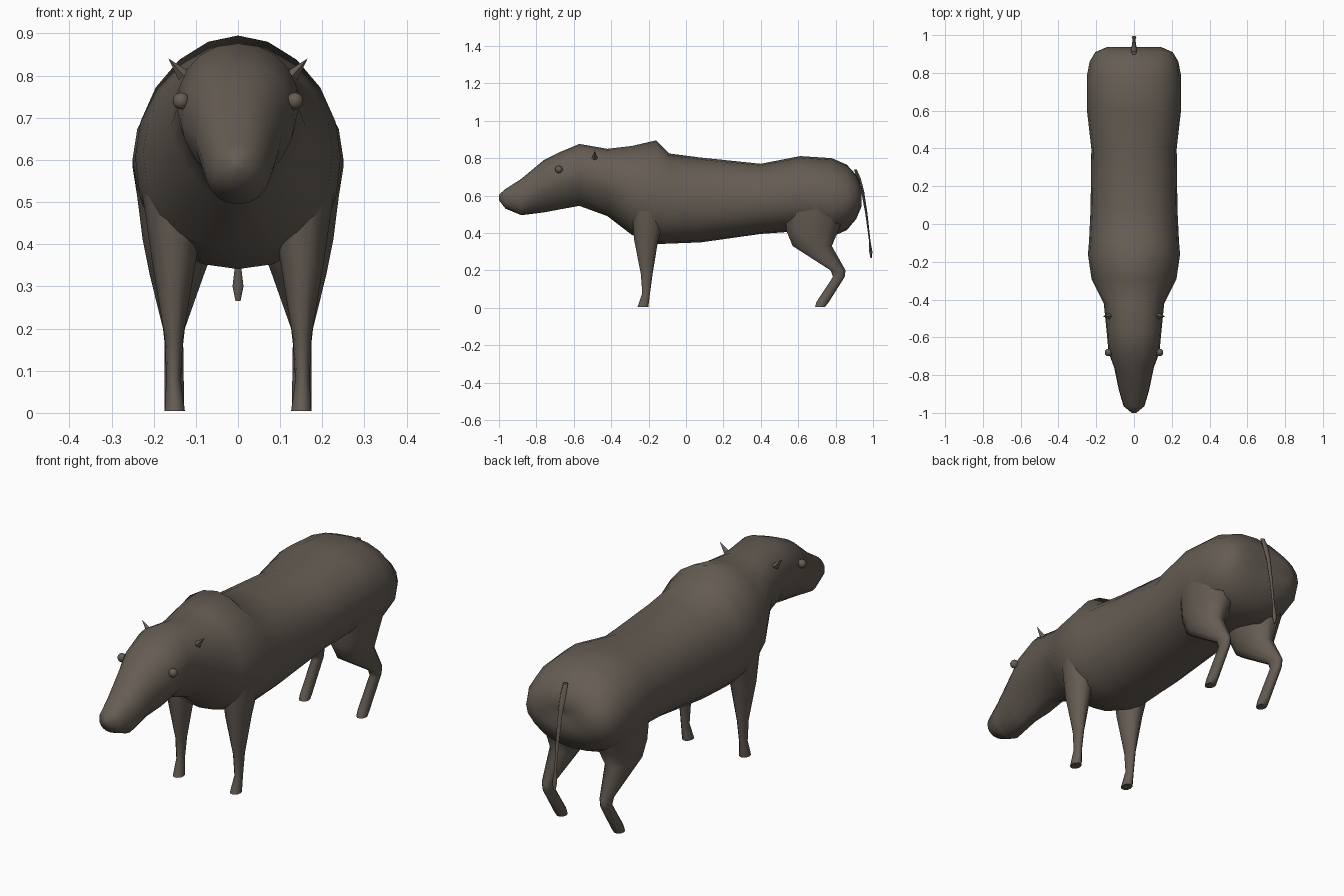
import bpy, bmesh, math
from mathutils import Vector

if "Cube" in bpy.data.objects:
    bpy.data.objects.remove(bpy.data.objects["Cube"])

hide = bpy.data.materials.new("brown_hide")
hide.diffuse_color = (0.13, 0.108, 0.088, 1)
hide.use_nodes = True
hide.node_tree.nodes["Principled BSDF"].inputs["Base Color"].default_value = hide.diffuse_color


def finish(bm, name, angle=60):
    bmesh.ops.recalc_face_normals(bm, faces=bm.faces)
    me = bpy.data.meshes.new(name)
    bm.to_mesh(me)
    bm.free()
    ob = bpy.data.objects.new(name, me)
    bpy.context.collection.objects.link(ob)
    me.materials.append(hide)
    bpy.ops.object.select_all(action='DESELECT')
    ob.select_set(True)
    bpy.context.view_layer.objects.active = ob
    bpy.ops.object.shade_smooth_by_angle(angle=math.radians(angle))
    return ob


def loft(name, rings):
    """Skin a list of point rings and close both ends."""
    bm = bmesh.new()
    vs = [[bm.verts.new(p) for p in r] for r in rings]
    n = len(vs[0])
    for a, b in zip(vs, vs[1:]):
        for i in range(n):
            j = (i + 1) % n
            bm.faces.new((a[i], a[j], b[j], b[i]))
    bm.faces.new(vs[0])
    bm.faces.new(vs[-1])
    return finish(bm, name)


def spow(v, e):
    return math.copysign(abs(v) ** e, v)


def body_ring(y, lo, hi, w, count=20):
    """Cross-section: tapered jaw on the head, fuller flanks behind it."""
    head = -0.8 < y < -0.4
    n_top = 1.9 if -0.3 < y < -0.1 else 2.2
    n_low = 1.6 if head else 2.2
    mid = lo + (hi - lo) * (0.53 if head else 0.48)
    pts = []
    for i in range(count):
        a = 2 * math.pi * i / count
        c, s = math.cos(a), math.sin(a)
        e = 2 / (n_top if s >= 0 else n_low)
        h = (hi - mid) if s >= 0 else (mid - lo)
        pts.append((w * spow(c, e), y, mid + h * spow(s, e)))
    return pts


# Body and head: y, bottom, top, half width
body = [
    (-1.00, 0.575, 0.605, 0.012),
    (-0.965, 0.53, 0.635, 0.055),
    (-0.88, 0.495, 0.69, 0.08),
    (-0.76, 0.51, 0.79, 0.105),
    (-0.68, 0.525, 0.83, 0.135),
    (-0.57, 0.545, 0.876, 0.145),
    (-0.42, 0.49, 0.85, 0.16),
    (-0.29, 0.39, 0.865, 0.225),
    (-0.16, 0.341, 0.895, 0.244),
    (-0.09, 0.343, 0.825, 0.238),
    (0.08, 0.35, 0.803, 0.23),
    (0.40, 0.395, 0.77, 0.226),
    (0.61, 0.41, 0.811, 0.25),
    (0.78, 0.38, 0.80, 0.25),
    (0.86, 0.415, 0.765, 0.235),
    (0.91, 0.475, 0.71, 0.205),
    (0.938, 0.54, 0.65, 0.14),
    (0.922, 0.59, 0.61, 0.01),
]
loft("body_and_head", [body_ring(*r) for r in body])

# Legs: height, centre y, half depth, centre x, half width
front_leg = [
    (0.58, -0.19, 0.11, 0.148, 0.088),
    (0.36, -0.213, 0.067, 0.152, 0.052),
    (0.18, -0.21, 0.033, 0.152, 0.022),
    (0.08, -0.213, 0.022, 0.153, 0.017),
    (0.005, -0.23, 0.03, 0.15, 0.024),
]
hind_leg = [
    (0.56, 0.70, 0.18, 0.148, 0.097),
    (0.41, 0.675, 0.145, 0.138, 0.088),
    (0.33, 0.675, 0.11, 0.145, 0.065),
    (0.20, 0.813, 0.042, 0.152, 0.026),
    (0.165, 0.817, 0.033, 0.152, 0.022),
    (0.03, 0.73, 0.035, 0.151, 0.023),
    (0.005, 0.717, 0.028, 0.151, 0.023),
]


def flat_ring(z, y, ry, x, rx, count=10):
    angles = [2 * math.pi * i / count for i in range(count)]
    return [(x + rx * math.cos(a), y + ry * math.sin(a), z) for a in angles]


for side, tag in ((-1, "right"), (1, "left")):
    for name, rows in (("front_leg", front_leg), ("hind_leg", hind_leg)):
        loft(f"{name}_{tag}", [flat_ring(z, y, ry, side * x, rx) for z, y, ry, x, rx in rows])

    # Eye
    bm = bmesh.new()
    bmesh.ops.create_uvsphere(bm, u_segments=12, v_segments=8, radius=0.02)
    bmesh.ops.translate(bm, verts=bm.verts, vec=(side * 0.135, -0.68, 0.74))
    finish(bm, f"eye_{tag}")

    # Small pointed ear, leaning outward
    bm = bmesh.new()
    bmesh.ops.create_cone(bm, cap_ends=True, segments=4, radius1=0.016, radius2=0, depth=0.055)
    lean = Vector((side * 0.035, 0, 0.04)).to_track_quat('Z', 'Y').to_matrix()
    bmesh.ops.rotate(bm, verts=bm.verts, matrix=lean)
    bmesh.ops.translate(bm, verts=bm.verts, vec=(side * 0.147, -0.488, 0.82))
    finish(bm, f"ear_{tag}", 30)

# Tail with tuft: height, y, half width
tail = [(0.74, 0.905, 0.012), (0.69, 0.925, 0.015), (0.62, 0.945, 0.012),
        (0.50, 0.965, 0.009), (0.36, 0.982, 0.006), (0.30, 0.988, 0.013),
        (0.265, 0.99, 0.006)]
loft("tail", [flat_ring(z, y, 0.75 * w, 0, w, 6) for z, y, w in tail])
